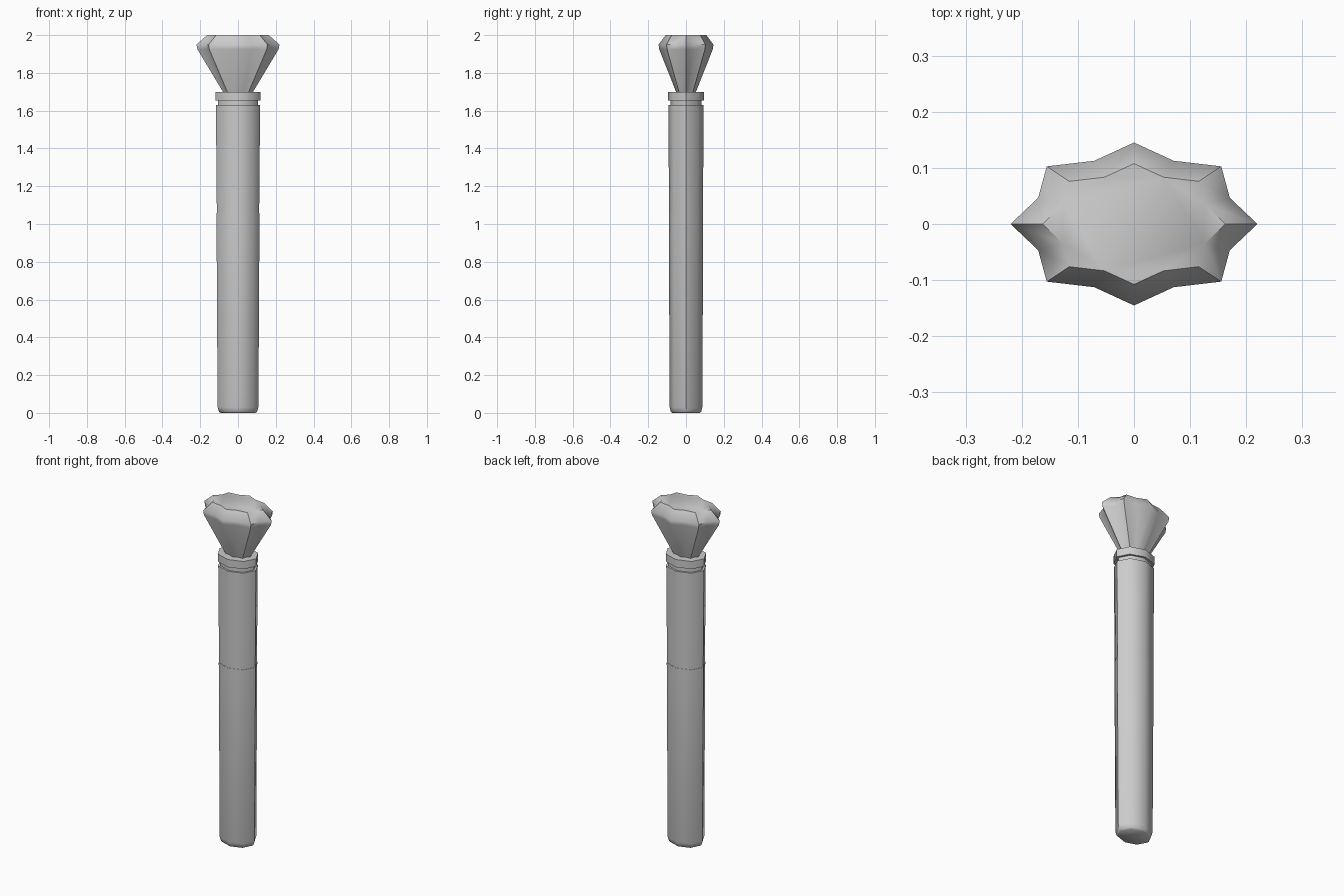
import bpy, bmesh, math

cube = bpy.data.objects.get("Cube")
if cube:
    bpy.data.objects.remove(cube, do_unlink=True)

grey = bpy.data.materials.new("light grey")
grey.use_nodes = True
colour = (0.6, 0.6, 0.6, 1)
grey.diffuse_color = colour
grey.node_tree.nodes["Principled BSDF"].inputs["Base Color"].default_value = colour


def loft(name, rings, sides, squash, valley=1.0):
    """Stack (half width, z) rings; valley < 1 pulls every second corner in."""
    bm = bmesh.new()
    loops = []
    for width, z in rings:
        loop = []
        for i in range(sides):
            a = 2 * math.pi * i / sides
            r = width * (valley if i % 2 else 1)
            loop.append(bm.verts.new((r * math.cos(a), r * squash * math.sin(a), z)))
        loops.append(loop)
    for low, high in zip(loops, loops[1:]):
        for i in range(sides):
            j = (i + 1) % sides
            bm.faces.new((low[i], low[j], high[j], high[i]))
    bm.faces.new(loops[0][::-1])
    bm.faces.new(loops[-1])
    mesh = bpy.data.meshes.new(name)
    bm.to_mesh(mesh)
    bm.free()
    mesh.materials.append(grey)
    obj = bpy.data.objects.new(name, mesh)
    bpy.context.collection.objects.link(obj)
    bpy.ops.object.select_all(action="DESELECT")
    obj.select_set(True)
    bpy.context.view_layer.objects.active = obj
    bpy.ops.object.shade_smooth_by_angle(angle=math.radians(50))
    return obj


# Handle in two tapered sections, the lower one slightly proud at the seam
loft("lower_shaft", [(0.093, 0), (0.101, 0.007), (0.108, 0.03), (0.114, 1.058)], 8, 0.8)
loft("upper_shaft", [(0.112, 1.05), (0.117, 1.63)], 8, 0.8)

# Recessed groove and collar below the head
loft("neck_groove", [(0.105, 1.62), (0.105, 1.665)], 8, 0.79)
loft("collar", [(0.119, 1.655), (0.119, 1.7)], 8, 0.8)

# Flared star-shaped head with a chamfered flat top
loft("star_head", [(0.074, 1.69), (0.215, 1.925), (0.22, 1.95), (0.163, 2.0)],
     16, 0.66, 0.84)
